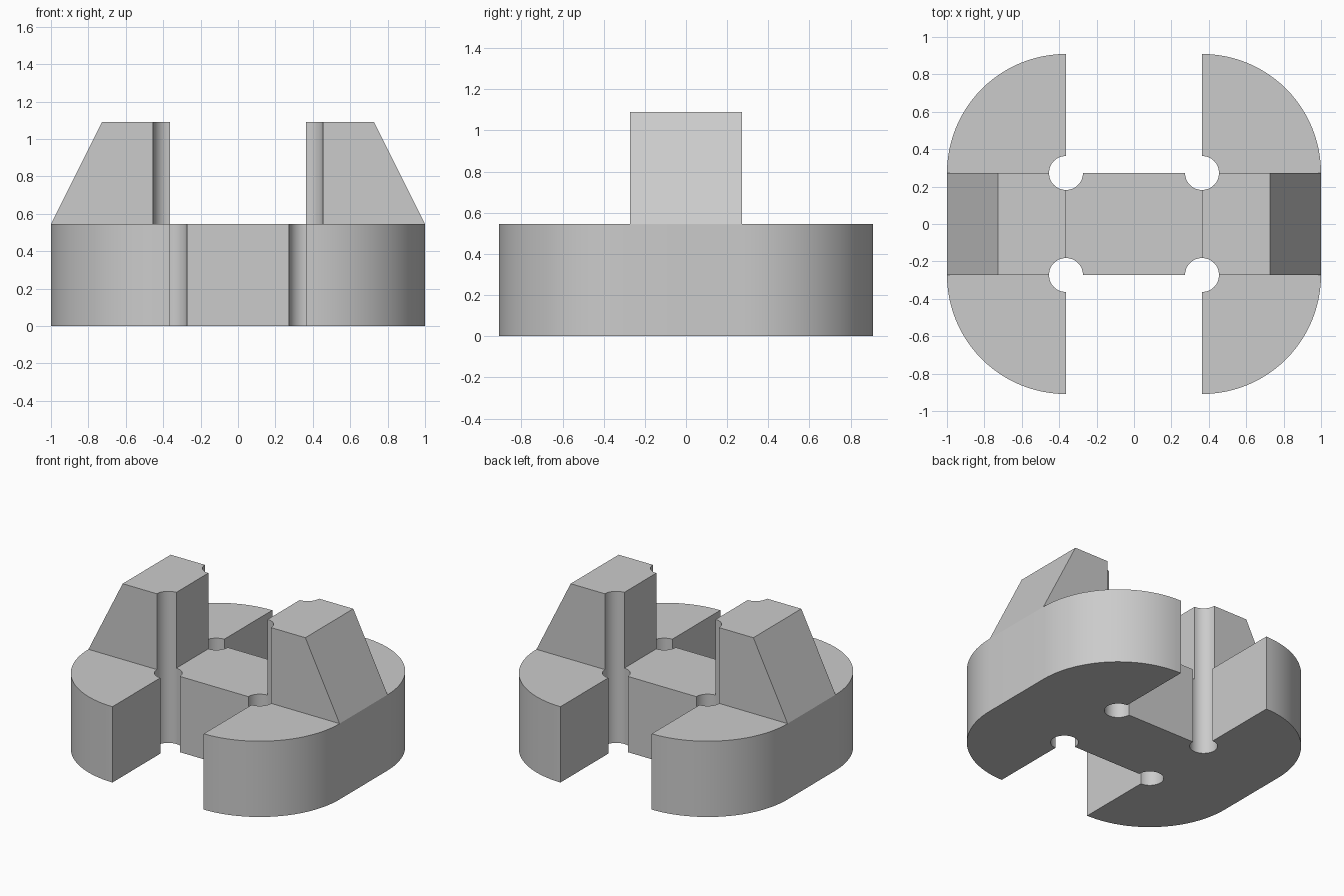
import bpy, bmesh
from math import cos, sin, radians
from mathutils import Vector

cube = bpy.data.objects.get("Cube")
if cube:
    bpy.data.objects.remove(cube, do_unlink=True)

U = 1 / 11                      # basic module of the part
SLOT, WEB, HOLE = 4 * U, 3 * U, U
BASE_H, JAW_TOP = 6 * U, 12 * U

grey = bpy.data.materials.new("plain grey")
grey.use_nodes = True
colour = (0.6, 0.6, 0.6, 1)
grey.diffuse_color = colour
grey.node_tree.nodes["Principled BSDF"].inputs["Base Color"].default_value = colour


def arc(radius, start, end, steps):
    """Arc about the slot corner, angles in degrees."""
    angles = [radians(start + (end - start) * i / steps) for i in range(steps + 1)]
    return [(SLOT + radius * cos(a), WEB + radius * sin(a)) for a in angles]


def mirror_y(half):
    return half + [(x, -y) for x, y in reversed(half)]


def prism(name, outline, z0, z1, slope_to=None):
    """Extrude a plan outline; optionally pull the outer top edge inwards."""
    bm = bmesh.new()
    face = bm.faces.new([bm.verts.new((x, y, z0)) for x, y in outline])
    top = bmesh.ops.extrude_face_region(bm, geom=[face], use_keep_orig=True)["geom"]
    top = [v for v in top if isinstance(v, bmesh.types.BMVert)]
    bmesh.ops.translate(bm, verts=top, vec=Vector((0, 0, z1 - z0)))
    if slope_to:
        for v in top:
            if abs(v.co.x) > 0.99:
                v.co.x = slope_to if v.co.x > 0 else -slope_to
    bmesh.ops.recalc_face_normals(bm, faces=bm.faces)
    mesh = bpy.data.meshes.new(name)
    bm.to_mesh(mesh)
    bm.free()
    mesh.materials.append(grey)
    obj = bpy.data.objects.new(name, mesh)
    bpy.context.collection.objects.link(obj)
    bpy.ops.object.select_all(action='DESELECT')
    obj.select_set(True)
    bpy.context.view_layer.objects.active = obj
    bpy.ops.object.shade_smooth_by_angle(angle=radians(25))


# Rounded base with two open slots and round corner reliefs
quarter = arc(HOLE, -180, 90, 24) + arc(7 * U, 90, 0, 24)
right_half = mirror_y(quarter)
prism("base", right_half + [(-x, -y) for x, y in right_half], 0, BASE_H)

# Upright jaws with sloped outer faces and relieved inner corners
jaw = mirror_y(arc(HOLE, -90, 0, 8) + [(1, WEB)])
prism("left_jaw", jaw, BASE_H, JAW_TOP, 8 * U)
prism("right_jaw", [(-x, y) for x, y in jaw], BASE_H, JAW_TOP, 8 * U)
